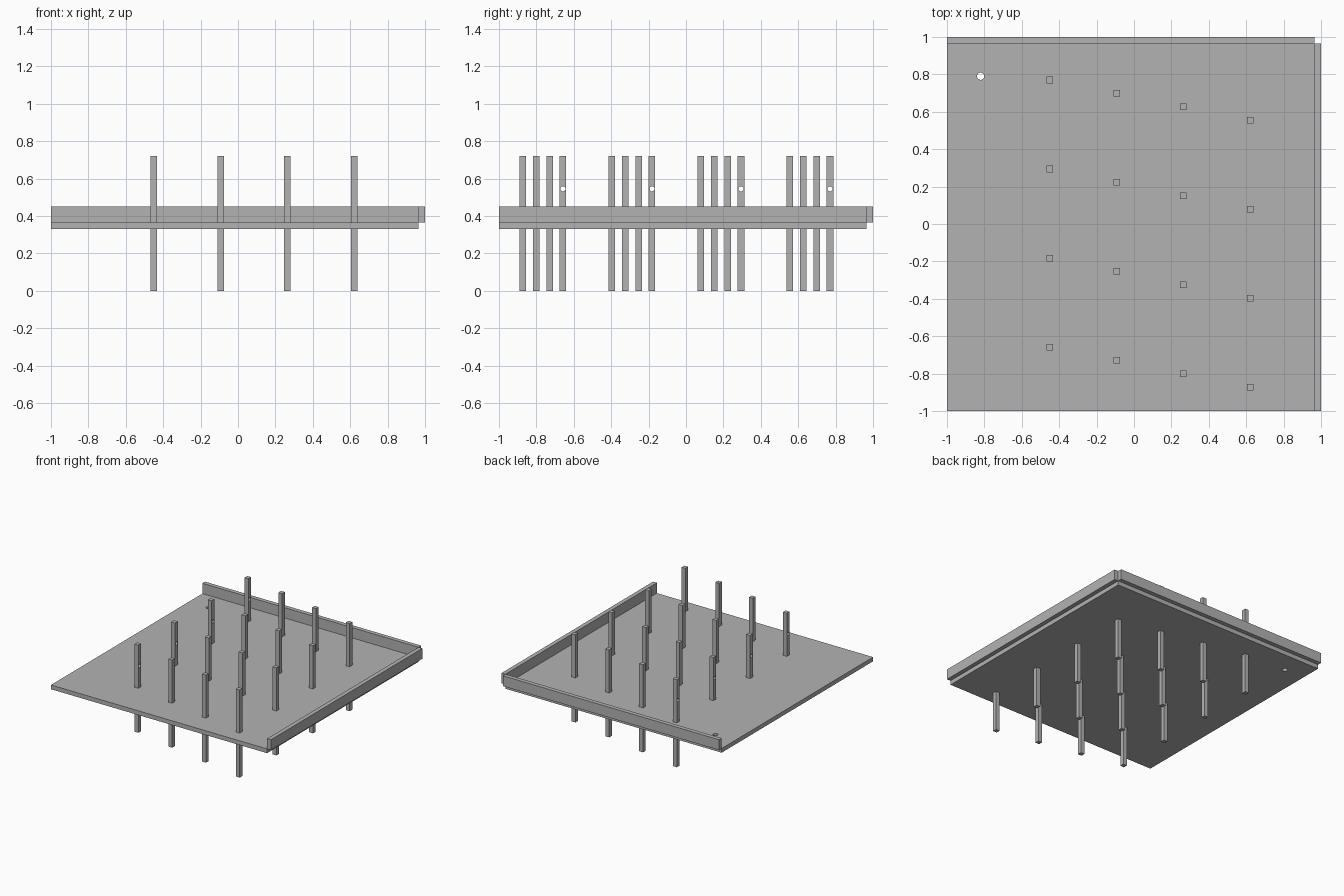
import bpy
import math

cube = bpy.data.objects.get("Cube")
if cube:
    bpy.data.objects.remove(cube, do_unlink=True)

# One plain grey for everything
grey = bpy.data.materials.new("plain grey")
grey.use_nodes = True
grey.diffuse_color = (0.45, 0.45, 0.45, 1)
grey.node_tree.nodes["Principled BSDF"].inputs["Base Color"].default_value = grey.diffuse_color


def box(name, low, high):
    """Axis-aligned box between two corners."""
    centre = [(a + b) / 2 for a, b in zip(low, high)]
    bpy.ops.mesh.primitive_cube_add(size=1, location=centre)
    obj = bpy.context.object
    obj.name = name
    obj.scale = [b - a for a, b in zip(low, high)]
    bpy.ops.object.transform_apply(location=False, rotation=False, scale=True)
    obj.data.materials.append(grey)
    return obj


def drill(obj, centre, radius, rotation=(0, 0, 0)):
    """Cut a round through hole, then discard the cutter."""
    bpy.ops.mesh.primitive_cylinder_add(vertices=12, radius=radius, depth=0.2,
                                        location=centre, rotation=rotation)
    cutter = bpy.context.object
    cutter.hide_render = True
    cutter.data.materials.append(grey)
    mod = obj.modifiers.new("hole", "BOOLEAN")
    mod.operation = "DIFFERENCE"
    mod.solver = "EXACT"
    mod.object = cutter
    bpy.context.view_layer.objects.active = obj
    bpy.ops.object.modifier_apply(modifier=mod.name)
    bpy.data.objects.remove(cutter, do_unlink=True)


EDGE = 0.965
SLAB_BOTTOM, SLAB_TOP, WALL_TOP, POST_TOP = 0.33, 0.365, 0.45, 0.72
HALF = 0.0175

# Floor slab with a drain hole in the back corner
slab = box("floor_slab", (-1, -1, SLAB_BOTTOM), (EDGE, EDGE, SLAB_TOP))
drill(slab, (-0.82, 0.79, SLAB_TOP), 0.02)

# Low walls just outside two edges, leaving the corner open
box("back_wall", (-1, EDGE, SLAB_TOP), (EDGE, 1, WALL_TOP))
box("left_wall", (EDGE, -1, SLAB_TOP), (1, EDGE, WALL_TOP))

# Slanted grid of posts running through the slab; first column is drilled
for col in range(4):
    for row in range(4):
        x = -0.45 + 0.357 * col
        y = 0.77 - 0.476 * row - 0.0715 * col
        post = box(f"post_{col + 1}_{row + 1}",
                   (x - HALF, y - HALF, 0), (x + HALF, y + HALF, POST_TOP))
        if col == 0:
            drill(post, (x, y, 0.545), 0.014, (0, math.pi / 2, 0))
